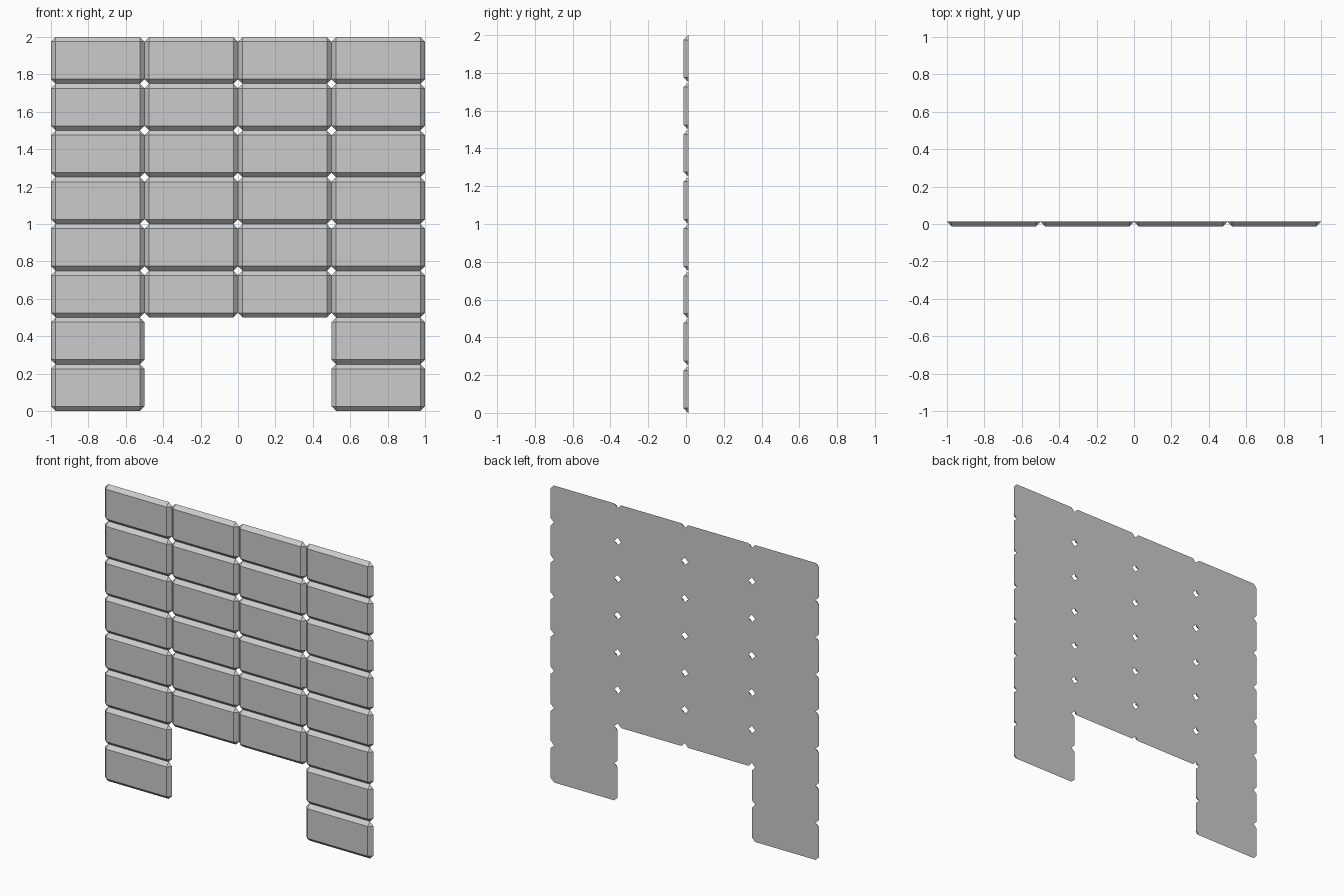
import bpy, bmesh

if "Cube" in bpy.data.objects:
    bpy.data.objects.remove(bpy.data.objects["Cube"])

W, H, C = 0.5, 0.25, 0.025   # brick width, height, chamfer


def brick(name, x, z):
    """Half of a chamfered block: bevelled front, flat back."""
    bm = bmesh.new()
    bmesh.ops.create_cube(bm, size=1)
    bmesh.ops.scale(bm, vec=(W, 4 * C, H), verts=bm.verts)
    bmesh.ops.bevel(bm, geom=bm.edges[:], offset=C, segments=1, affect='EDGES')
    # keep only the front chamfer, then close the back
    bmesh.ops.bisect_plane(bm, geom=bm.verts[:] + bm.edges[:] + bm.faces[:],
                           plane_co=(0, -C, 0), plane_no=(0, 1, 0),
                           clear_outer=True)
    rim = [e for e in bm.edges if e.is_boundary]
    if rim:
        bmesh.ops.contextual_create(bm, geom=rim)
    bmesh.ops.translate(bm, vec=(x, 1.5 * C, z), verts=bm.verts)
    bmesh.ops.recalc_face_normals(bm, faces=bm.faces)
    me = bpy.data.meshes.new(name)
    bm.to_mesh(me)
    bm.free()
    ob = bpy.data.objects.new(name, me)
    bpy.context.collection.objects.link(ob)


# brick wall with a low opening in the two middle columns
for col in range(4):
    for row in range(2 if col in (1, 2) else 0, 8):
        brick(f"wall_brick_{col}_{row}", (col - 1.5) * W, (row + 0.5) * H)
